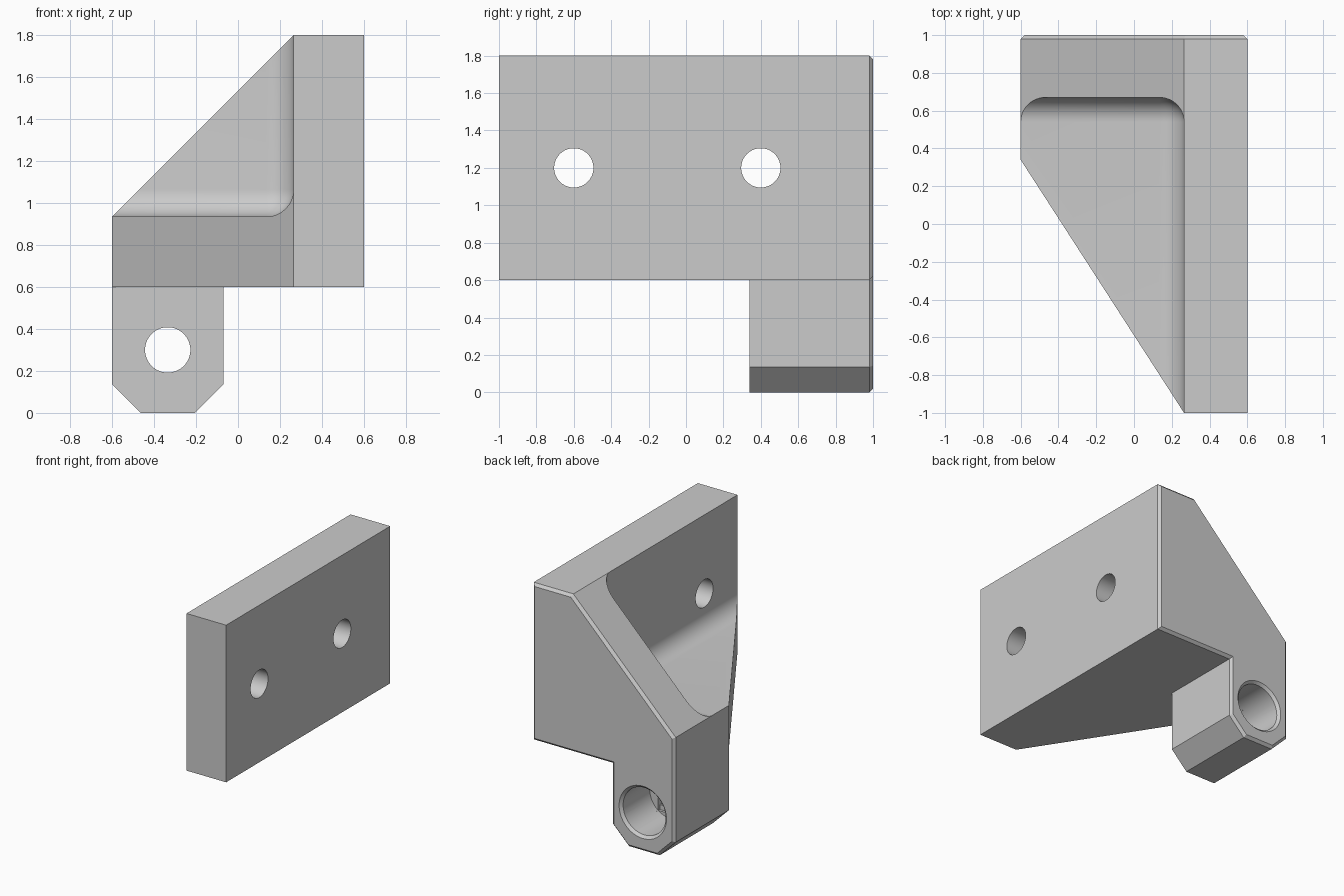
import bpy
import bmesh
import math
from mathutils import Matrix, Vector

default = bpy.data.objects.get("Cube")
if default:
    bpy.data.objects.remove(default, do_unlink=True)

FOOT_X, FOOT_Z = -0.335, 0.30      # axis of the foot bore
INNER_X, RIB_Y, SHELF_Z = 0.265, 0.67, 0.935

grey = bpy.data.materials.new("light_grey")
grey.use_nodes = True
colour = (0.6, 0.6, 0.6, 1)
grey.diffuse_color = colour
grey.node_tree.nodes["Principled BSDF"].inputs["Base Color"].default_value = colour


def finish(name, bm):
    bmesh.ops.recalc_face_normals(bm, faces=bm.faces)
    mesh = bpy.data.meshes.new(name)
    bm.to_mesh(mesh)
    bm.free()
    obj = bpy.data.objects.new(name, mesh)
    bpy.context.collection.objects.link(obj)
    mesh.materials.append(grey)
    return obj


def prism(points, direction):
    bm = bmesh.new()
    face = bm.faces.new([bm.verts.new(p) for p in points])
    new = bmesh.ops.extrude_face_region(bm, geom=[face])["geom"]
    verts = [g for g in new if isinstance(g, bmesh.types.BMVert)]
    bmesh.ops.translate(bm, verts=verts, vec=direction)
    return bm


def box(lo, hi):
    bm = bmesh.new()
    bmesh.ops.create_cube(bm, size=1)
    lo, hi = Vector(lo), Vector(hi)
    for v in bm.verts:
        v.co = Vector([l + (c + 0.5) * (h - l) for l, h, c in zip(lo, hi, v.co)])
    return bm


def cone(centre, r1, r2, depth, axis):
    turn = Matrix.Rotation(math.pi / 2, 4, "Y") if axis == "X" else Matrix.Rotation(-math.pi / 2, 4, "X")
    bm = bmesh.new()
    bmesh.ops.create_cone(bm, cap_ends=True, segments=64, radius1=r1, radius2=r2,
                          depth=depth, matrix=Matrix.Translation(centre) @ turn)
    return bm


# Bracket body: rear outline pulled forward, rear rim chamfered
outline = [(-0.6, 0.135), (-0.465, 0), (-0.205, 0), (-0.07, 0.135), (-0.07, 0.6),
           (0.6, 0.6), (0.6, 1.8), (INNER_X, 1.8), (-0.6, SHELF_Z)]
bm = prism([(x, 1, z) for x, z in outline], (0, -2, 0))
rim = [e for e in bm.edges if all(v.co.y > 0.99 for v in e.verts)]
bmesh.ops.bevel(bm, geom=rim, offset=0.02, segments=1, affect="EDGES")
bracket = finish("bracket", bm)

cutters = []


def cut(name, bm):
    obj = finish(name, bm)
    obj.hide_render = True
    cutters.append(obj)
    mod = bracket.modifiers.new(name, "BOOLEAN")
    mod.operation = "DIFFERENCE"
    mod.solver = "EXACT"
    mod.object = obj


# Space in front of the foot, and the slanted shelf side
cut("foot_front_cut", box((-0.8, -1.2, -0.2), (-0.04, 0.34, 0.6)))
slope = 1.34 / 0.865
cut("shelf_side_cut", prism([(-0.7, 0.34 + 0.1 * slope, -0.1),
                             (INNER_X + 0.1 / slope, -1.1, -0.1),
                             (-0.7, -1.1, -0.1)], (0, 0, 2.2)))

# Filleted pocket between plate, shelf and rib
bm = box((-1.5, -2, SHELF_Z), (INNER_X, RIB_Y, 2.6))
bmesh.ops.bevel(bm, geom=bm.edges[:], offset=0.13, segments=12, profile=0.5, affect="EDGES")
cut("pocket_cut", bm)

# Plate screw holes
for i, y in enumerate((-0.6, 0.4)):
    cut(f"plate_hole_{i + 1}", cone((0.4, y, 1.2), 0.105, 0.105, 1, "X"))

# Foot bore: through hole, screw head recess, stepped seat and rim chamfer
cut("foot_hole", cone((FOOT_X, 0.6, FOOT_Z), 0.108, 0.108, 1.2, "Y"))
cut("head_recess", cone((FOOT_X, 0.91, FOOT_Z), 0.18, 0.18, 0.5, "Y"))
cut("recess_chamfer", cone((FOOT_X, 1, FOOT_Z), 0.16, 0.24, 0.08, "Y"))
for name, half_z, depth in (("seat_slot", 0.144, 0.64), ("seat_square", 0.108, 0.62)):
    cut(name, box((FOOT_X - 0.108, depth, FOOT_Z - half_z),
                  (FOOT_X + 0.108, 0.7, FOOT_Z + half_z)))

# Bake the cuts and smooth the rounded surfaces
bpy.context.view_layer.update()
graph = bpy.context.evaluated_depsgraph_get()
baked = bpy.data.meshes.new_from_object(bracket.evaluated_get(graph))
bracket.modifiers.clear()
bracket.data = baked
baked.materials.clear()
baked.materials.append(grey)
for obj in cutters:
    bpy.data.objects.remove(obj, do_unlink=True)

bpy.ops.object.select_all(action="DESELECT")
bracket.select_set(True)
bpy.context.view_layer.objects.active = bracket
bpy.ops.object.shade_smooth_by_angle(angle=math.radians(30))
